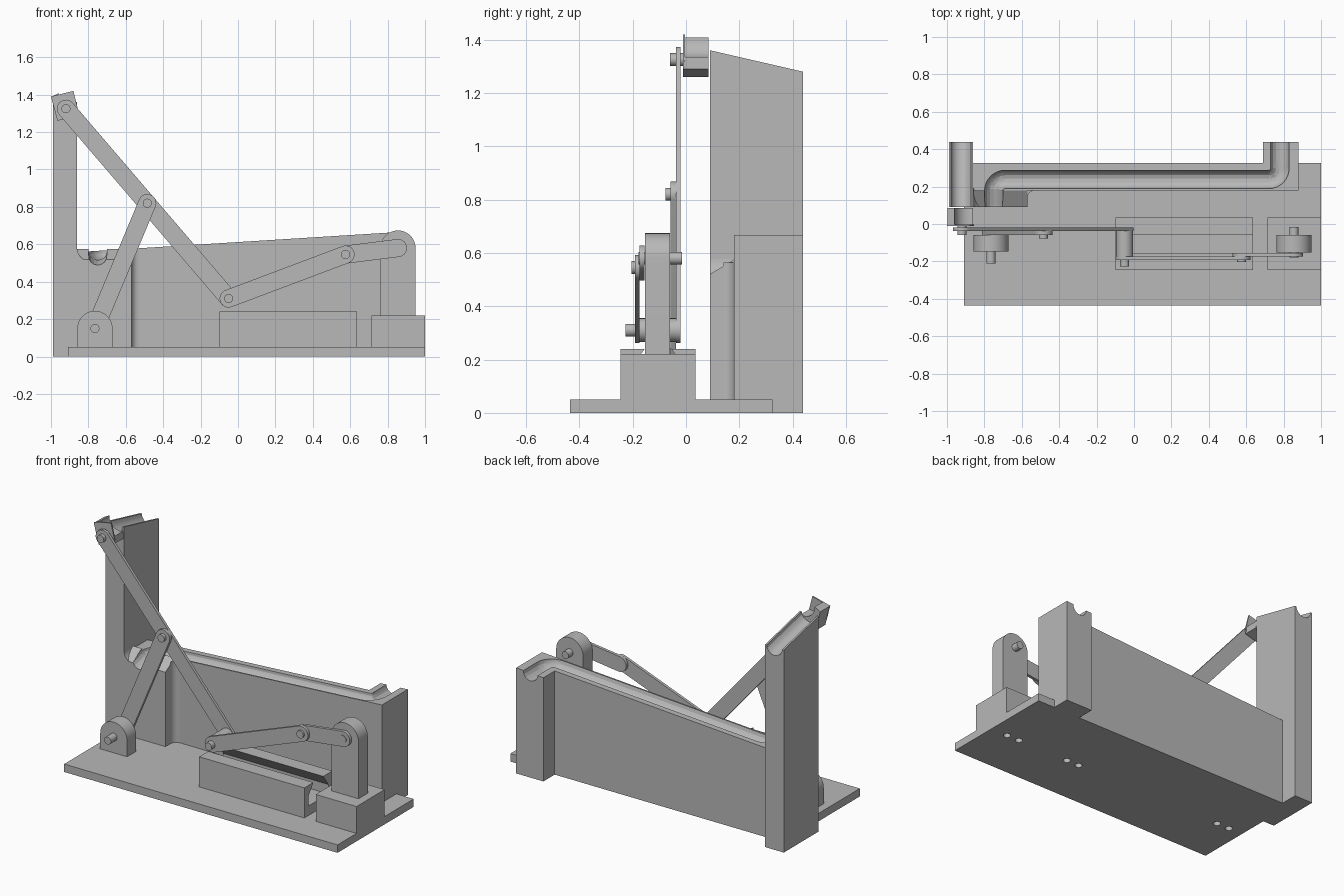
import bpy, bmesh
from math import pi, sin, cos, atan2, radians
from mathutils import Vector

cube = bpy.data.objects.get("Cube")
if cube:
    bpy.data.objects.remove(cube)

grey = bpy.data.materials.new("plain grey")
grey.use_nodes = True
colour = (0.48, 0.48, 0.48, 1)
grey.diffuse_color = colour
grey.node_tree.nodes["Principled BSDF"].inputs["Base Color"].default_value = colour

PLACE = {
    "x": lambda u, v, t: (t, u, v),
    "y": lambda u, v, t: (u, t, v),
    "z": lambda u, v, t: (u, v, t),
}


def activate(ob):
    bpy.ops.object.select_all(action="DESELECT")
    ob.select_set(True)
    bpy.context.view_layer.objects.active = ob


def finish(ob):
    activate(ob)
    bpy.ops.object.shade_smooth_by_angle(angle=radians(30))


def prism(name, outline, start, end, axis="y"):
    """Extrude a flat outline along an axis."""
    bm = bmesh.new()
    place = PLACE[axis]
    low = [bm.verts.new(place(u, v, start)) for u, v in outline]
    high = [bm.verts.new(place(u, v, end)) for u, v in outline]
    bm.faces.new(low)
    bm.faces.new(high[::-1])
    n = len(low)
    for i in range(n):
        j = (i + 1) % n
        bm.faces.new((low[i], high[i], high[j], low[j]))
    bmesh.ops.recalc_face_normals(bm, faces=bm.faces)
    mesh = bpy.data.meshes.new(name)
    bm.to_mesh(mesh)
    bm.free()
    mesh.materials.append(grey)
    ob = bpy.data.objects.new(name, mesh)
    bpy.context.collection.objects.link(ob)
    finish(ob)
    return ob


def arc(centre, r, a0, a1, n=16):
    return [(centre[0] + r * cos(a0 + (a1 - a0) * i / n),
             centre[1] + r * sin(a0 + (a1 - a0) * i / n)) for i in range(n + 1)]


def rect(u0, u1, v0, v1):
    return [(u0, v0), (u1, v0), (u1, v1), (u0, v1)]


def disc(name, centre, r, start, end, axis="y"):
    return prism(name, arc(centre, r, 0, 2 * pi, 32)[:-1], start, end, axis)


def link(name, p, q, start, end, r=0.048):
    """Flat bar with round ends."""
    a = atan2(q[1] - p[1], q[0] - p[0])
    return prism(name, arc(q, r, a - pi / 2, a + pi / 2)
                 + arc(p, r, a + pi / 2, a + 3 * pi / 2), start, end)


def arch(name, centre, r, bottom, start, end):
    """Bearing block with a round top."""
    return prism(name, [(centre[0] - r, bottom), (centre[0] + r, bottom)]
                 + arc(centre, r, 0, pi, 24), start, end)


def tube(points, r):
    """Round cutter along a path."""
    curve = bpy.data.curves.new("groove_cutter", "CURVE")
    curve.dimensions = "3D"
    curve.bevel_depth = r
    curve.bevel_resolution = 6
    curve.use_fill_caps = True
    spline = curve.splines.new("POLY")
    spline.points.add(len(points) - 1)
    for point, co in zip(spline.points, points):
        point.co = (*co, 1)
    ob = bpy.data.objects.new("groove_cutter", curve)
    bpy.context.collection.objects.link(ob)
    activate(ob)
    bpy.ops.object.convert(target="MESH")
    ob = bpy.context.object
    bm = bmesh.new()
    bm.from_mesh(ob.data)
    bmesh.ops.remove_doubles(bm, verts=bm.verts, dist=0.0001)
    bmesh.ops.recalc_face_normals(bm, faces=bm.faces)
    bm.to_mesh(ob.data)
    bm.free()
    ob.data.materials.clear()
    ob.data.materials.append(grey)
    ob.hide_render = True
    return ob


def cut(targets, cutter):
    for ob in targets:
        mod = ob.modifiers.new("cut", "BOOLEAN")
        mod.operation = "DIFFERENCE"
        mod.solver = "EXACT"
        mod.object = cutter
        activate(ob)
        bpy.ops.object.modifier_apply(modifier=mod.name)
        finish(ob)
    bpy.data.objects.remove(cutter)


# Base plate with three pairs of screw holes
FLOOR = 0.05
base = prism("base_plate", rect(-0.91, 1, -0.435, 0.325), 0, FLOOR, "z")
for x in (-0.765, 0.38, 0.835):
    for side in (-1, 1):
        cut([base], disc("hole_cutter", (x + side * 0.045, -0.105), 0.022, -0.1, 0.045, "z"))


# Ball track: long sloping wall, end block, front ledge and corner fillets
def track_z(x):
    return 0.612 + 0.0625 * x


wall = prism("track_wall", [(-0.86, FLOOR), (0.88, FLOOR), (0.88, track_z(0.88)),
                            (-0.86, track_z(-0.86))], 0.18, 0.325)
end_block = prism("track_end_block", [(0.69, 0), (0.88, 0), (0.88, track_z(0.88)),
                                      (0.69, track_z(0.69))], 0.325, 0.438)
ledge = prism("track_ledge", [(0.09, FLOOR), (0.18, FLOOR), (0.18, 0.575), (0.09, 0.52)],
              -0.86, -0.57, "x")
prism("ledge_fillet", [(-0.57, 0.18)] + arc((-0.53, 0.14), 0.04, pi, pi / 2, 8),
      FLOOR, 0.565, "z")
ramp = prism("tower_fillet", [(-0.86, 0.5)] + arc((-0.79, 0.58), 0.07, 1.5 * pi, pi, 10),
             0.09, 0.19)

# Groove running from the ledge, along the wall and out of the end block
path = [(-0.75, 0.0, 0.52), (-0.75, 0.09, 0.54), (-0.75, 0.18, track_z(-0.75))]
path += [(x, y, track_z(x)) for x, y in arc((-0.69, 0.178), 0.06, pi, pi / 2, 8)[1:]]
path += [(x, y, track_z(x)) for x, y in arc((0.72, 0.298), 0.06, -pi / 2, 0, 8)]
path += [(0.78, 0.5, track_z(0.78))]
cut([wall, end_block, ledge, ramp], tube(path, 0.05))

# Tall tower with a grooved, sloping top
tower = prism("tower", [(0.09, 0), (0.438, 0), (0.438, 1.28), (0.09, 1.36)],
              -0.99, -0.86, "x")
cut([tower], tube([(-0.925, -0.025, 1.39), (-0.925, 0.553, 1.257)], 0.055))

# Joints of the linkage, in front-plane coordinates
TOP, MID, LOW = (-0.92, 1.325), (-0.485, 0.82), (-0.05, 0.31)
ELBOW, MOTOR, PIVOT = (0.575, 0.545), (0.855, 0.58), (-0.765, 0.15)

# Scoop at the tip of the long arm
prism("scoop_plate", [(-1, 1.39), (-0.88, 1.42), (-0.855, 1.32), (-0.86, 1.29),
                      (-0.965, 1.26)], -0.012, -0.003)
prism("scoop_block", [(-0.965, 1.26), (-0.86, 1.29), (-0.862, 1.335)]
      + arc((-0.885, 1.405), 0.074, -1.25, -pi - 0.05, 12)[1:] + [(-0.998, 1.388)],
      -0.003, 0.085)

# Linkage bars
link("long_arm", LOW, TOP, -0.038, -0.02)
link("rocker_arm", PIVOT, MID, -0.058, -0.038)
link("coupler_arm", LOW, ELBOW, -0.192, -0.174)
link("crank_arm", ELBOW, MOTOR, -0.174, -0.155)

# Pins and spacer
disc("joint_spacer", LOW, 0.045, -0.174, -0.038)
for name, centre, start, end in (
        ("scoop_pin", TOP, -0.06, -0.01), ("rocker_pin", MID, -0.077, -0.02),
        ("lower_pin", LOW, -0.226, -0.02), ("elbow_pin", ELBOW, -0.204, -0.155),
        ("motor_pin", MOTOR, -0.178, -0.015), ("pivot_pin", PIVOT, -0.21, -0.03)):
    disc(name, centre, 0.024, start, end)

# Bearings and motor base
arch("pivot_bearing", PIVOT, 0.094, FLOOR, -0.148, -0.058)
arch("motor_bearing", MOTOR, 0.094, 0.22, -0.153, -0.06)
prism("motor_base", rect(0.715, 1, -0.245, 0.035), FLOOR, 0.22, "z")

# Slide block with a dovetail slot
prism("slide_block", [(-0.245, FLOOR), (0.035, FLOOR), (0.035, 0.24), (-0.055, 0.24),
                      (-0.005, 0.17), (-0.005, 0.11), (-0.205, 0.11), (-0.205, 0.17),
                      (-0.155, 0.24), (-0.245, 0.24)], -0.1, 0.635, "x")
